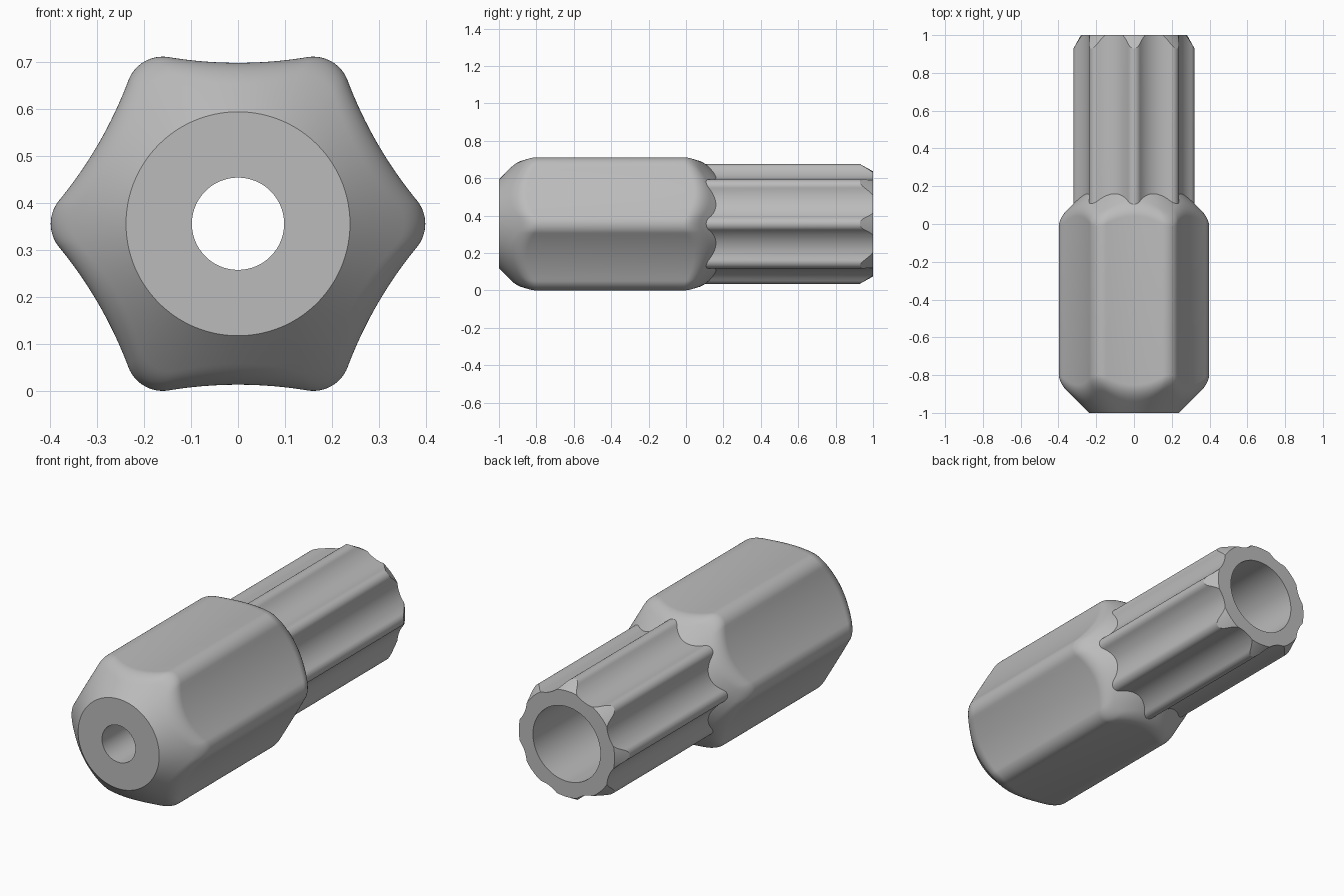
import bpy, bmesh
from math import sin, cos, pi, atan2, hypot, radians

AXIS_Z = 0.356

cube = bpy.data.objects.get("Cube")
if cube:
    bpy.data.objects.remove(cube, do_unlink=True)

steel = bpy.data.materials.new("grey_steel")
steel.use_nodes = True
GREY = (0.5, 0.5, 0.5, 1)
steel.diffuse_color = GREY
steel.node_tree.nodes["Principled BSDF"].inputs["Base Color"].default_value = GREY


def lobed_section(lobes, centre, radius, valley, steps):
    """Polar outline of round lobes joined by tangent hollow arcs."""
    half = pi / lobes
    e = valley - radius
    d = (centre ** 2 - e ** 2) / (2 * (centre * cos(half) - e))
    dx, dy = d * cos(half), d * sin(half)
    tangent = atan2(dy, dx - centre)
    pts = []
    for i in range(steps + 1):
        a = tangent * i / steps
        pts.append((centre + radius * cos(a), radius * sin(a)))
    for i in range(1, steps + 1):
        a = pi + tangent + (half - tangent) * i / steps
        pts.append((dx + (d - valley) * cos(a), dy + (d - valley) * sin(a)))
    sector = [(atan2(y, x), hypot(x, y)) for x, y in pts]
    sector = [(-a, r) for a, r in sector[:0:-1]] + sector[:-1]
    return [(a + 2 * half * k, r) for k in range(lobes) for a, r in sector]


def soft_min(a, b, k):
    h = max(k - abs(a - b), 0) / k
    return min(a, b) - h * h * k / 4


def loft(name, section, column):
    """Sweep a closed (y, r) column round the axis; it may vary with the outline."""
    bm = bmesh.new()
    cols = [[bm.verts.new((r * cos(a), y, AXIS_Z + r * sin(a)))
             for y, r in column(outer)] for a, outer in section]
    for i, col in enumerate(cols):
        nxt = cols[(i + 1) % len(cols)]
        for j in range(len(col)):
            k = (j + 1) % len(col)
            bm.faces.new((col[j], col[k], nxt[k], nxt[j]))
    bmesh.ops.recalc_face_normals(bm, faces=bm.faces[:])
    mesh = bpy.data.meshes.new(name)
    bm.to_mesh(mesh)
    bm.free()
    mesh.materials.append(steel)
    obj = bpy.data.objects.new(name, mesh)
    bpy.context.collection.objects.link(obj)
    bpy.ops.object.select_all(action='DESELECT')
    obj.select_set(True)
    bpy.context.view_layer.objects.active = obj
    bpy.ops.object.shade_smooth_by_angle(angle=radians(22))


# Six-lobed body with softened cone ends and a stepped bore
END_R, FRONT, BACK, STEP = 0.238, -1.0, 0.19, 0.1
BLEND = 0.045


def body_column(outer):
    run = outer - END_R
    offsets = [BLEND * i / 5 for i in range(-5, 6)]
    front = [(FRONT + run + o, soft_min(outer, outer + o, BLEND)) for o in offsets]
    back = [(BACK - run - o, soft_min(outer, outer + o, BLEND)) for o in reversed(offsets)]
    bore = [(BACK, END_R), (BACK, 0.205), (STEP, 0.205), (STEP, 0.098), (FRONT, 0.098)]
    return [(FRONT, END_R)] + front + back + bore


loft("hex_body", lobed_section(6, 0.32, 0.078, 0.342, 8), body_column)


# Eight-toothed hollow shaft with chamfered tooth ends
def shaft_column(outer):
    tip = min(outer, 0.281)
    chamfer_y = min(1 - (outer - 0.281) * 1.8, 0.999)
    return [(STEP, outer), (chamfer_y, outer), (1, tip), (1, 0.198), (STEP, 0.198)]


loft("splined_shaft", lobed_section(8, 0.28, 0.04, 0.268, 7), shaft_column)
